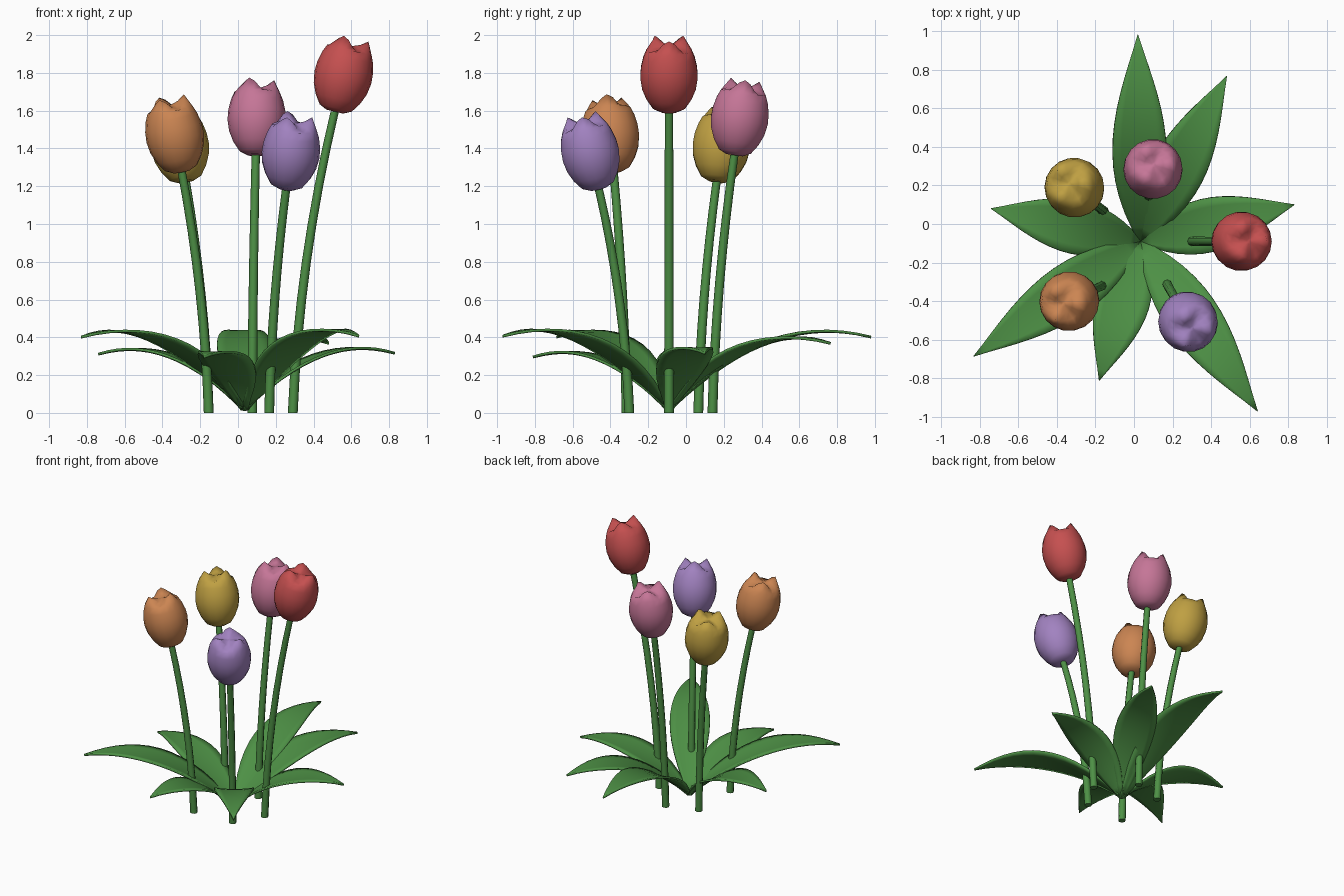
import bpy
import math
from mathutils import Vector, Matrix

if "Cube" in bpy.data.objects:
    bpy.data.objects.remove(bpy.data.objects["Cube"])


def material(name, rgb):
    m = bpy.data.materials.new(name)
    m.diffuse_color = (*rgb, 1.0)
    m.use_nodes = True
    m.node_tree.nodes["Principled BSDF"].inputs["Base Color"].default_value = m.diffuse_color
    return m


GREEN = material("leaf green", (0.075, 0.28, 0.06))
CENTRE = Vector((0.035, -0.09, 0.0))


def make(name, verts, faces, mat, sharp=50):
    me = bpy.data.meshes.new(name)
    me.from_pydata(verts, [], faces)
    me.materials.append(mat)
    me.polygons.foreach_set("use_smooth", [True] * len(me.polygons))
    me.set_sharp_from_angle(angle=math.radians(sharp))
    ob = bpy.data.objects.new(name, me)
    bpy.context.collection.objects.link(ob)
    return ob


def loft(name, rings, mat, sharp=50):
    """Skin closed rings of equal size and cap both ends."""
    n = len(rings[0])
    verts = [v for r in rings for v in r]
    faces = [(k * n + i, k * n + (i + 1) % n, (k + 1) * n + (i + 1) % n, (k + 1) * n + i)
             for k in range(len(rings) - 1) for i in range(n)]
    faces.append(tuple(reversed(range(n))))
    faces.append(tuple(range((len(rings) - 1) * n, len(rings) * n)))
    return make(name, verts, faces, mat, sharp)


def stem(name, base, top):
    """Stem bending outwards; returns the tilt and direction at its top."""
    base, top = Vector(base), Vector(top)
    lean = (top - base).xy
    rings = []
    for k in range(9):
        t = k / 8
        f = 0.29 * t + 0.71 * t * t
        c = base.xy + lean * f
        r = 0.026 - 0.004 * t
        rings.append([(c.x + r * math.cos(a), c.y + r * math.sin(a), top.z * t)
                      for a in (math.tau * i / 8 for i in range(8))])
    loft(name, rings, GREEN)
    slope = lean * 1.71 / top.z
    return math.atan(slope.length), math.atan2(lean.y, lean.x)


# outer profile of the blossom (radius, height)
CUP = [(0.045, 0.0), (0.087, 0.02), (0.121, 0.07), (0.144, 0.125), (0.154, 0.185),
       (0.151, 0.24), (0.138, 0.295), (0.121, 0.335)]
# closed top: radius, height, rise at the three petal points
CROWN = [(0.088, 0.368, 0.034), (0.05, 0.362, 0.012), (0.012, 0.36, 0.0)]


def blossom(name, top, tilt, azimuth, mat):
    """Closed bud with three petal points around its top, tilted along the stem."""
    n = 18
    m = (Matrix.Translation(top) @ Matrix.Rotation(azimuth, 4, 'Z')
         @ Matrix.Rotation(tilt, 4, 'Y') @ Matrix.Rotation(-azimuth, 4, 'Z'))
    rings = []
    for r, z, rise in [(r, z, 0.0) for r, z in CUP] + CROWN:
        rings.append([m @ Vector((r * math.cos(a), r * math.sin(a), z + rise * math.cos(3 * a)))
                      for a in (math.tau * i / n for i in range(n))])
    loft(name, rings, mat, 100)


def leaf(name, tip, width=0.14):
    """Arching blade, wide in the middle and pointed at the tip."""
    tip = Vector(tip)
    span = (tip - CENTRE).xy
    side = Vector((-span.y, span.x)).normalized()
    height = tip.z / 0.935
    rows, cols = 14, 6
    verts, faces = [], []
    for k in range(rows + 1):
        t = k / rows
        w = max(width * math.sin(math.pi * t ** 0.82), 0.02 if k == 0 else 0.002)
        z = 0.016 + height * (1 - abs(1 - t / 0.8) ** 2) - 0.016 * t
        for j in range(cols + 1):
            u = 2 * j / cols - 1
            p = CENTRE.xy + span * t + side * (w * u)
            verts.append((p.x, p.y, z + 0.022 * u * u * (1 - t) * (w / width)))
    c = cols + 1
    for k in range(rows):
        for j in range(cols):
            a = k * c + j
            faces.append((a, a + 1, a + c + 1, a + c))
    ob = make(name, verts, faces, GREEN)
    s = ob.modifiers.new("thickness", 'SOLIDIFY')
    s.thickness = 0.014
    s.offset = 0
    return ob


# five tulips: colour, stem base, stem top
FLOWERS = [
    ("red", (0.56, 0.08, 0.08), (0.29, -0.09, 0), (0.512, -0.09, 1.595)),
    ("pink", (0.56, 0.18, 0.31), (0.075, 0.14, 0), (0.094, 0.256, 1.365)),
    ("yellow", (0.52, 0.35, 0.055), (-0.155, 0.065, 0), (-0.276, 0.162, 1.225)),
    ("orange", (0.60, 0.235, 0.085), (-0.155, -0.315, 0), (-0.298, -0.383, 1.277)),
    ("purple", (0.36, 0.225, 0.53), (0.165, -0.30, 0), (0.255, -0.462, 1.187)),
]
for colour, rgb, base, top in FLOWERS:
    tilt, azimuth = stem(colour + "_stem", base, top)
    blossom(colour + "_blossom", top, tilt, azimuth, material("petal " + colour, rgb))

# seven leaves around the centre
TIPS = [(0.02, 0.98, 0.40), (0.48, 0.765, 0.367), (0.83, 0.10, 0.315), (0.64, -0.97, 0.405),
        (-0.18, -0.81, 0.295), (-0.83, -0.685, 0.40), (-0.74, 0.08, 0.31)]
for i, tip in enumerate(TIPS):
    leaf(f"leaf_{i + 1}", tip)
